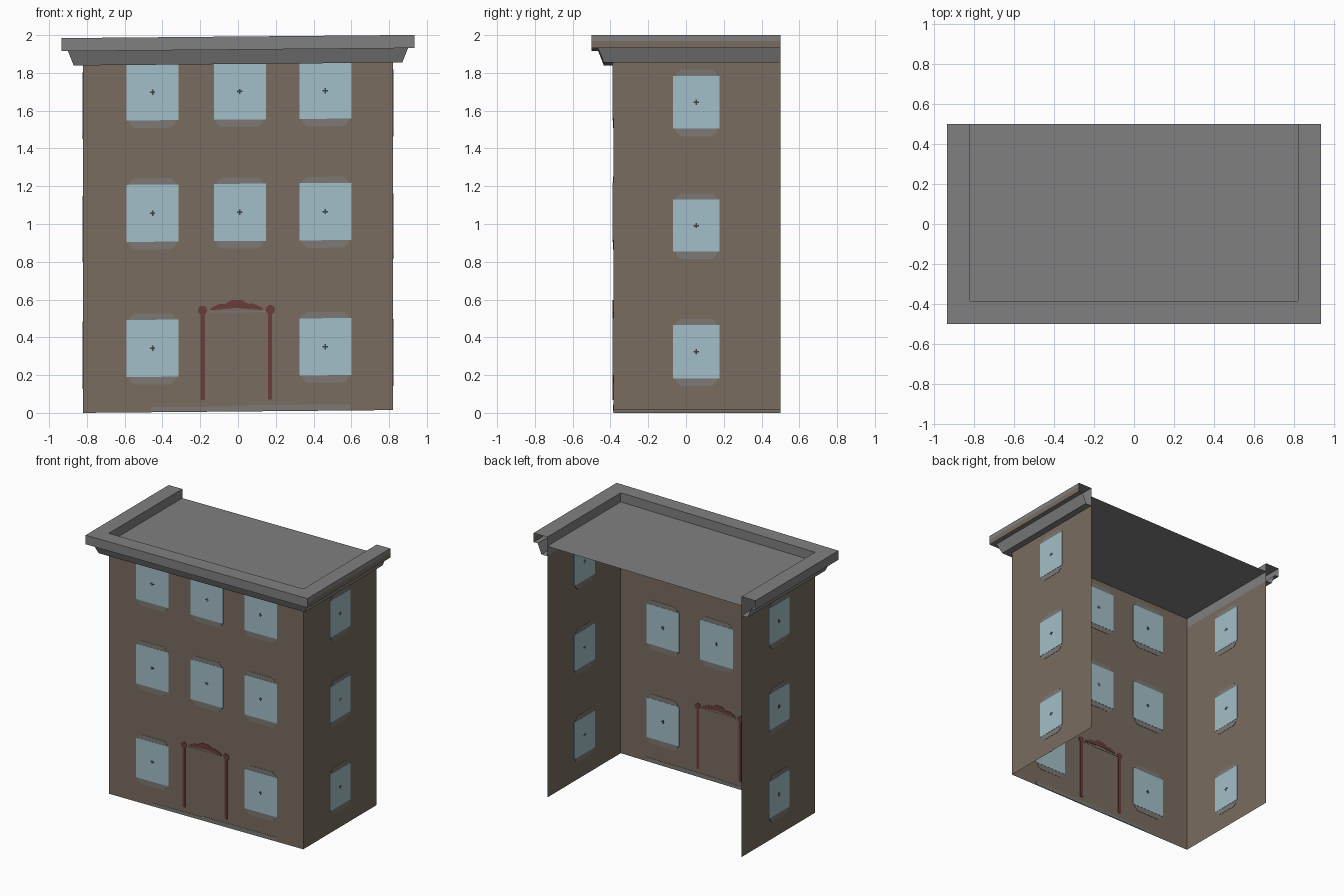
import bpy, bmesh, math

if "Cube" in bpy.data.objects:
    bpy.data.objects.remove(bpy.data.objects["Cube"])

# Overall sizes
HX, YF, YB = 0.82, -0.385, 0.5
Z0, ZC, ZR, ZT = 0.0075, 1.847, 1.923, 1.9925


def mat(name, rgb):
    m = bpy.data.materials.new(name)
    m.diffuse_color = (*rgb, 1)
    m.use_nodes = True
    m.node_tree.nodes["Principled BSDF"].inputs["Base Color"].default_value = m.diffuse_color
    return m


BROWN = mat("brown_wall", (0.191, 0.150, 0.117))
GLASS = mat("pale_blue_glass", (0.361, 0.521, 0.578))
RED = mat("dark_red_door_trim", (0.141, 0.048, 0.042))
STONE = mat("stone_trim", (0.200, 0.190, 0.178))
GREY = mat("grey_cornice", (0.216, 0.216, 0.216))
DARK = mat("dark_glazing_mark", (0.05, 0.05, 0.05))


def make(name, polys, mats):
    """polys: list of (points, material index); the whole house leans slightly in x."""
    bm = bmesh.new()
    for pts, mi in polys:
        f = bm.faces.new([bm.verts.new((x, y, z + 0.009 * x)) for x, y, z in pts])
        f.material_index = mi
    bmesh.ops.remove_doubles(bm, verts=bm.verts, dist=1e-5)
    bmesh.ops.recalc_face_normals(bm, faces=bm.faces)
    me = bpy.data.meshes.new(name)
    bm.to_mesh(me)
    bm.free()
    for m in mats:
        me.materials.append(m)
    ob = bpy.data.objects.new(name, me)
    bpy.context.collection.objects.link(ob)
    return ob


# Wall coordinate frames: (u, v, depth) -> xyz
FRAMES = {
    "front": lambda u, v, d: (u, YF + d, v),
    "left": lambda u, v, d: (-HX + d, u, v),
    "right": lambda u, v, d: (HX + d, u, v),
}


def plate(name, wall, outlines, half, m):
    """Thin plates straddling a wall so that they show on both sides."""
    fr, polys = FRAMES[wall], []
    for o in outlines:
        for s in (-half, half):
            polys.append(([fr(u, v, s) for u, v in o], 0))
        for a, b in zip(o, o[1:] + o[:1]):
            polys.append(([fr(*a, -half), fr(*b, -half), fr(*b, half), fr(*a, half)], 0))
    return make(name, polys, [m])


def rect(u0, u1, v0, v1):
    return [(u0, v0), (u1, v0), (u1, v1), (u0, v1)]


def chamfered(u0, u1, v0, v1, c=0.025):
    return [(u0 + c, v0), (u1 - c, v0), (u1, v0 + c), (u1, v1 - c),
            (u1 - c, v1), (u0 + c, v1), (u0, v1 - c), (u0, v0 + c)]


def window(name, wall, u0, u1, v0, v1):
    plate(name + "_surround", wall, [chamfered(u0 + 0.014, u1 - 0.014, v0 - 0.04, v1 + 0.033)], 0.002, STONE)
    plate(name + "_glass", wall, [rect(u0, u1, v0, v1)], 0.0035, GLASS)
    cu, cv = (u0 + u1) / 2, (v0 + v1) / 2
    plate(name + "_mark", wall, [rect(cu - 0.014, cu + 0.014, cv - 0.004, cv + 0.004),
                                 rect(cu - 0.004, cu + 0.004, cv - 0.014, cv + 0.014)], 0.0045, DARK)


# Walls, open at the back
make("front_wall", [([FRAMES["front"](u, v, 0) for u, v in rect(-HX, HX, Z0, ZR)], 0)], [BROWN])
for side in ("left", "right"):
    fr = FRAMES[side]
    make(side + "_wall", [([fr(u, v, 0) for u, v in rect(YF, YB, Z0, ZC)], 0),
                          ([fr(u, v, 0) for u, v in rect(YF, YB, ZC, ZR)], 1)], [BROWN, GREY])

# Flat roof
make("roof", [([(-HX, YF, ZR), (HX, YF, ZR), (HX, YB, ZR), (-HX, YB, ZR)], 0)], [GREY])

# Cornice and parapet: profile swept around three sides, ends left open
profile = [(0, ZC), (0.05, ZC), (0.08, ZR), (0.115, ZR), (0.115, 1.96), (0.115, ZT), (0, ZT), (0, ZR)]


def ring(d, z):
    return [(-HX - d, YB, z), (-HX - d, YF - d, z), (HX + d, YF - d, z), (HX + d, YB, z)]


polys = []
for i, (p, q) in enumerate(zip(profile, profile[1:])):
    a, b = ring(*p), ring(*q)
    for k in range(3):
        # the lower fascia strip on the right side is brown
        polys.append(([a[k], a[k + 1], b[k + 1], b[k]], 1 if i == 3 and k == 2 else 0))
make("cornice", polys, [GREY, BROWN])

# Front windows (the doorway takes the middle of the ground floor)
cols = [(-0.59, -0.315), (-0.128, 0.147), (0.325, 0.60)]
rows = [(0.195, 0.497), (0.91, 1.213), (1.553, 1.85)]
for r, (v0, v1) in enumerate(rows):
    for c, (u0, u1) in enumerate(cols):
        if (r, c) != (0, 1):
            window(f"front_window_{r}_{c}", "front", u0, u1, v0, v1)

# Side windows
for side in ("left", "right"):
    for r, (v0, v1) in enumerate([(0.175, 0.457), (0.847, 1.122), (1.497, 1.777)]):
        window(f"{side}_window_{r}", side, -0.068, 0.178, v0, v1)


# Door surround: posts, knobs and crest
def disc(u, v, r, n=10):
    return [(u + r * math.cos(2 * math.pi * i / n), v + r * math.sin(2 * math.pi * i / n)) for i in range(n)]


plate("door_posts", "front", [rect(-0.198, -0.175, 0.07, 0.54), rect(0.158, 0.181, 0.07, 0.54)], 0.003, RED)
plate("door_post_knobs", "front", [disc(-0.188, 0.545, 0.025), disc(0.171, 0.545, 0.025)], 0.0035, RED)
plate("door_crest", "front", [[(-0.15, 0.545), (-0.10, 0.548), (-0.01, 0.556), (0.08, 0.548), (0.13, 0.542),
                               (0.13, 0.556), (0.08, 0.578), (0.055, 0.577), (0.02, 0.597), (-0.035, 0.597),
                               (-0.07, 0.577), (-0.10, 0.578), (-0.14, 0.558)]], 0.003, RED)
plate("door_head", "front", [rect(-0.18, 0.165, 0.532, 0.539)], 0.002, STONE)

# Stone strip along the foot of the front wall
plate("foot_strip", "front", [rect(-0.46, -0.03, 0.012, 0.034), rect(-0.03, 0.595, 0.012, 0.04)], 0.002, STONE)
